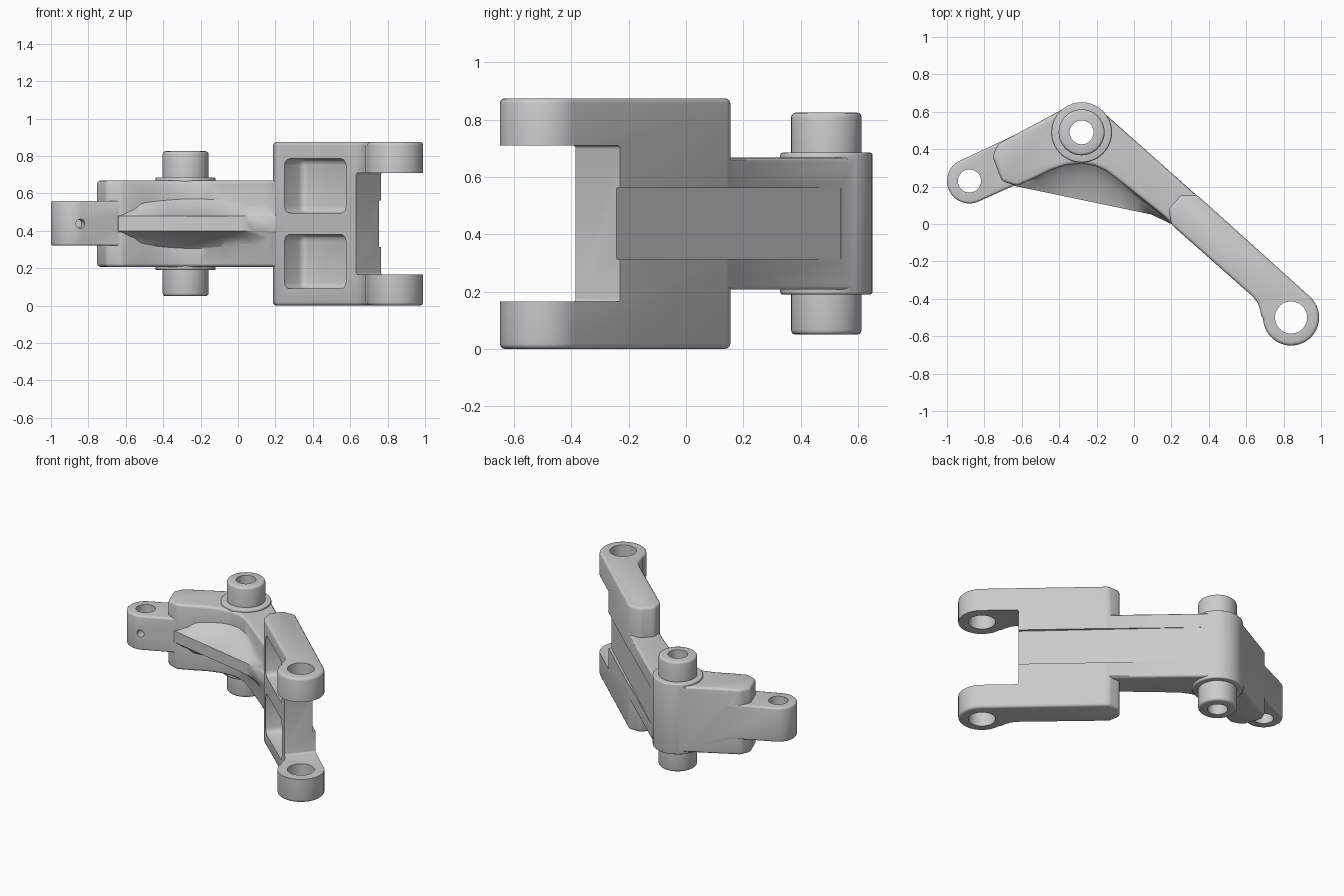
import bpy, bmesh
from math import sin, cos, radians, pi
from mathutils import Vector

if "Cube" in bpy.data.objects:
    bpy.data.objects.remove(bpy.data.objects["Cube"])

PIVOT = Vector((-0.28, 0.49))
D = Vector((0.749, -0.662))      # long arm direction
N = Vector((0.662, 0.749))       # outward side of long arm
ZC, H = 0.4375, 0.875            # mid height and full height


def P(s, n):
    """Plan point from distance along / across the long arm."""
    return tuple(PIVOT + D * s + N * n)


def arc(c, r, a0, a1, n=16):
    return [(c[0] + r * cos(radians(a0 + (a1 - a0) * i / n)),
             c[1] + r * sin(radians(a0 + (a1 - a0) * i / n))) for i in range(n + 1)]


def from_bmesh(name, bm):
    bmesh.ops.recalc_face_normals(bm, faces=bm.faces)
    me = bpy.data.meshes.new(name)
    bm.to_mesh(me)
    bm.free()
    ob = bpy.data.objects.new(name, me)
    bpy.context.collection.objects.link(ob)
    return ob


def prism(name, pts, z0, z1, bevel=0.0, min_angle=35):
    bm = bmesh.new()
    f = bm.faces.new([bm.verts.new((x, y, z0)) for x, y in pts])
    ext = bmesh.ops.extrude_face_region(bm, geom=[f])
    vs = [g for g in ext["geom"] if isinstance(g, bmesh.types.BMVert)]
    bmesh.ops.translate(bm, verts=vs, vec=(0, 0, z1 - z0))
    bmesh.ops.recalc_face_normals(bm, faces=bm.faces)
    if bevel:
        es = [e for e in bm.edges if e.calc_face_angle(0) > radians(min_angle)]
        bmesh.ops.bevel(bm, geom=es, offset=bevel, segments=3, profile=0.5,
                        affect='EDGES', clamp_overlap=True)
    return from_bmesh(name, bm)


def disc(name, c, r, z0, z1, bevel=0.0):
    return prism(name, arc(c, r, 0, 360, 40)[:-1], z0, z1, bevel)


def combine(a, b, op):
    m = a.modifiers.new(op, 'BOOLEAN')
    m.operation, m.solver, m.object = op, 'EXACT', b
    bpy.context.view_layer.objects.active = a
    bpy.ops.object.modifier_apply(modifier=m.name)
    bpy.data.objects.remove(b)


# Bent central body
inner = [(-0.52, 0.25), (-0.44, 0.29), (-0.36, 0.315), (-0.28, 0.323),
         (-0.21, 0.312), (-0.15, 0.285), (-0.09, 0.24)]
body = prism("bell_crank",
             [(-0.727, 0.428), (-0.757, 0.36), (-0.706, 0.23), (-0.626, 0.203)]
             + inner + [P(0.6, -0.045), P(0.74, -0.045), P(0.74, 0.155)]
             + arc(PIVOT, 0.157, 48.5, 117), 0.207, 0.668, 0.018)

# Pivot collar and boss
flange = disc("pivot_collar", PIVOT, 0.161, 0.19, 0.685, 0.008)
boss = disc("pivot_boss", PIVOT, 0.123, 0.05, 0.825, 0.016)

# Narrow arm with the small eye
EYE = (-0.88, 0.23)
neck = prism("small_eye_arm",
             arc(EYE, 0.12, 118, 292, 24) + [(-0.62, 0.215), (-0.5, 0.28), (-0.5, 0.54)],
             0.32, 0.56, 0.012)

# Long fork block with large eyes
BIG = P(1.495, 0)
fork = prism("fork",
             [P(0.685, -0.052), P(1.27, -0.052), P(1.31, -0.06), P(1.345, -0.08),
              P(1.37, -0.1)]
             + arc(BIG, 0.15, 223 - 41.5, 448.5 - 41.5, 28)
             + [P(0.685, 0.158), P(0.62, 0.1), P(0.62, 0.0)],
             0, H, 0.018)

# Open the fork at its end
combine(fork, prism("fork_gap", [P(1.27, -0.4), P(1.8, -0.4), P(1.8, 0.4), P(1.255, 0.4)],
                    0.165, 0.71, 0.012), 'DIFFERENCE')

# Two rounded pockets in the inner face
for z in (0.09, 0.495):
    combine(fork, prism("pocket", [P(0.752, -0.2), P(1.19, -0.2), P(1.19, 0.1), P(0.752, 0.1)],
                        z, z + 0.29, 0.035), 'DIFFERENCE')

# Gusset web: cross-sections from the inner wall to a thin front edge
wall = [(-0.68, 0.27), (-0.60, 0.25)] + inner + [(0.02, 0.15), (0.14, 0.05), (0.24, 0.0)]
edge0, edge1 = Vector((-0.64, 0.204)), Vector((0.165, 0.036))
section = [(0.0, 0.17), (0.2, 0.125), (0.5, 0.075), (1.0, 0.04)]
bm = bmesh.new()
rings = []
for i, w in enumerate(wall):
    e = edge0.lerp(edge1, i / (len(wall) - 1))
    if i == len(wall) - 1:
        e = Vector((0.21, -0.005))
    w = Vector(w)
    w = w + (w - e).normalized() * 0.04
    pts = [(w.lerp(e, t), h) for t, h in section]
    ring = [(p.x, p.y, ZC + h) for p, h in pts] + [(p.x, p.y, ZC - h) for p, h in pts[::-1]]
    rings.append([bm.verts.new(v) for v in ring])
for a, b in zip(rings, rings[1:]):
    for k in range(len(a)):
        j = (k + 1) % len(a)
        bm.faces.new((a[k], a[j], b[j], b[k]))
bm.faces.new(rings[0])
bm.faces.new(rings[-1])
gusset = from_bmesh("gusset", bm)

for part in (fork, neck, gusset, flange, boss):
    combine(body, part, 'UNION')

# Shallow groove along the outer side of the long arm
combine(body, prism("outer_groove", [P(0.1, 0.155), P(1.4, 0.132), P(1.4, 0.3), P(0.1, 0.3)],
                    0.313, 0.562), 'DIFFERENCE')

# Through holes
for c, r in ((PIVOT, 0.064), (EYE, 0.062), (BIG, 0.086)):
    combine(body, disc("hole", c, r, -0.2, 1.1), 'DIFFERENCE')

# Oil hole into the small eye
bpy.ops.mesh.primitive_cone_add(vertices=20, radius1=0.018, radius2=0.03, depth=0.2,
                                location=(-0.845, 0.13, ZC), rotation=(pi / 2, 0, 0.2))
combine(body, bpy.context.object, 'DIFFERENCE')

bpy.ops.object.select_all(action='DESELECT')
body.select_set(True)
bpy.context.view_layer.objects.active = body
bpy.ops.object.shade_smooth_by_angle(angle=radians(35))
